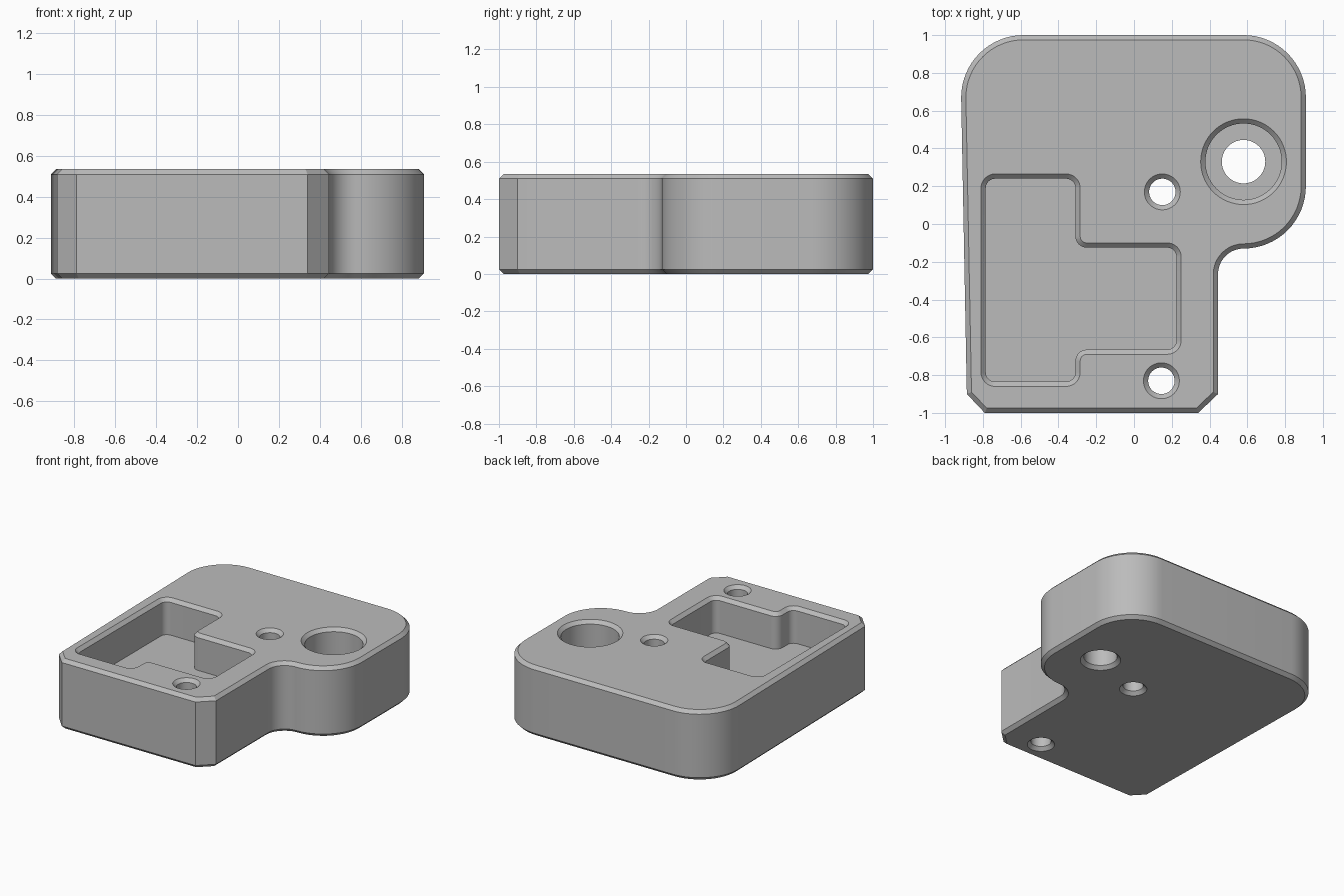
import bpy, bmesh, math
from mathutils import Vector

cube = bpy.data.objects.get("Cube")
if cube:
    bpy.data.objects.remove(cube)

HEIGHT = 0.535
CHAMFER = 0.025

grey = bpy.data.materials.new("mid grey")
grey.use_nodes = True
grey.diffuse_color = (0.5, 0.5, 0.5, 1)
grey.node_tree.nodes["Principled BSDF"].inputs["Base Color"].default_value = (0.5, 0.5, 0.5, 1)


def rounded(corners, steps=16):
    """Counter-clockwise outline from (x, y, radius) corners."""
    points = []
    for i, (x, y, r) in enumerate(corners):
        p = Vector((x, y))
        if r == 0:
            points.append(p)
            continue
        a = (Vector(corners[i - 1][:2]) - p).normalized()
        b = (Vector(corners[(i + 1) % len(corners)][:2]) - p).normalized()
        half = math.acos(a.dot(b)) / 2
        centre = p + (a + b).normalized() * (r / math.sin(half))
        start = p + a * (r / math.tan(half)) - centre
        end = p + b * (r / math.tan(half)) - centre
        sweep = math.atan2(start.x * end.y - start.y * end.x, start.dot(end))
        first = math.atan2(start.y, start.x)
        for k in range(steps + 1):
            t = first + sweep * k / steps
            points.append(centre + Vector((math.cos(t), math.sin(t))) * r)
    # Arcs that meet share a point, so keep only one of each
    return [p for i, p in enumerate(points) if (p - points[i - 1]).length > 0.001]


def circle(x, y, r, n=64):
    return [Vector((x + r * math.cos(math.tau * i / n), y + r * math.sin(math.tau * i / n)))
            for i in range(n)]


def offset(path, d):
    """Mitred offset, outward when d is positive."""
    out = []
    for i, p in enumerate(path):
        e1 = (p - path[i - 1]).normalized()
        e2 = (path[(i + 1) % len(path)] - p).normalized()
        n1, n2 = Vector((e1.y, -e1.x)), Vector((e2.y, -e2.x))
        out.append(p + (n1 + n2) * (d / (1 + n1.dot(n2))))
    return out


def loft(name, path, levels):
    """Closed solid through the path offset by d at each height z."""
    bm = bmesh.new()
    rings = [[bm.verts.new((p.x, p.y, z)) for p in offset(path, d)] for z, d in levels]
    n = len(path)
    for low, high in zip(rings, rings[1:]):
        for i in range(n):
            j = (i + 1) % n
            bm.faces.new((low[i], low[j], high[j], high[i]))
    bm.faces.new(rings[0][::-1])
    bm.faces.new(rings[-1])
    mesh = bpy.data.meshes.new(name)
    bm.to_mesh(mesh)
    bm.free()
    mesh.materials.append(grey)
    obj = bpy.data.objects.new(name, mesh)
    bpy.context.collection.objects.link(obj)
    return obj


# Main block with chamfered rims
outline = rounded([
    (-0.79, -1, 0), (0.34, -1, 0), (0.445, -0.9, 0),
    (0.445, -0.13, 0.135), (0.91, -0.13, 0.33),
    (0.91, 1, 0.33), (-0.915, 1, 0.33),
    (-0.915, 0.67, 0), (-0.885, -0.9, 0)])
block = loft("block", outline, [(0, -CHAMFER), (CHAMFER, 0),
                                (HEIGHT - CHAMFER, 0), (HEIGHT, -CHAMFER)])

# Cutter levels that flare through the top and bottom faces
EXTRA = 0.02
top_flare = [(HEIGHT - CHAMFER, 0), (HEIGHT + EXTRA, CHAMFER + EXTRA)]
bottom_flare = [(-EXTRA, CHAMFER + EXTRA), (CHAMFER, 0)]

# Stepped pocket
pocket = rounded([
    (-0.785, -0.835, 0.05), (-0.31, -0.835, 0.05), (-0.31, -0.665, 0.06),
    (0.225, -0.665, 0.05), (0.225, -0.125, 0.05), (-0.31, -0.125, 0.06),
    (-0.31, 0.24, 0.05), (-0.785, 0.24, 0.05)], 8)

# Pocket, two small holes and a counterbored large hole
cutters = [
    loft("pocket_cutter", pocket, [(0.26, 0)] + top_flare),
    loft("small_hole_cutter", circle(0.15, 0.17, 0.07), bottom_flare + top_flare),
    loft("front_hole_cutter", circle(0.145, -0.83, 0.07), bottom_flare + top_flare),
    loft("large_hole_cutter", circle(0.58, 0.33, 0.115), bottom_flare + [(HEIGHT + EXTRA, 0)]),
    loft("counterbore_cutter", circle(0.58, 0.33, 0.202), [(0.2, 0)] + top_flare),
]
bpy.context.view_layer.objects.active = block
block.select_set(True)
for cutter in cutters:
    mod = block.modifiers.new(cutter.name, 'BOOLEAN')
    mod.operation = 'DIFFERENCE'
    mod.solver = 'EXACT'
    mod.object = cutter
    bpy.ops.object.modifier_apply(modifier=mod.name)
    bpy.data.objects.remove(cutter)

bpy.ops.object.shade_smooth_by_angle(angle=math.radians(25))
